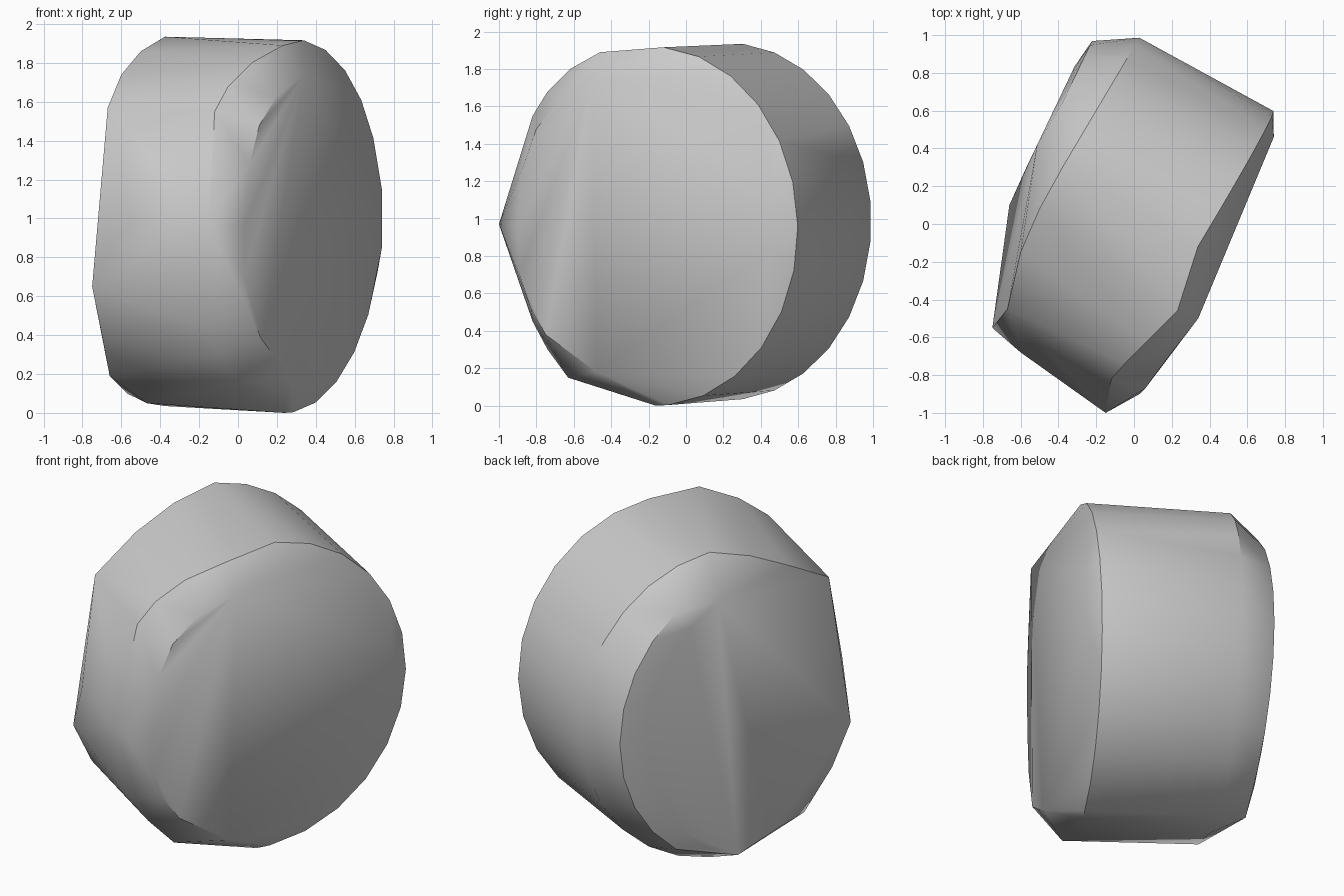
import bpy
import bmesh
import math
from mathutils import Vector

default_cube = bpy.data.objects.get("Cube")
if default_cube:
    bpy.data.objects.remove(default_cube, do_unlink=True)

# The drum axis lies flat and is turned about the vertical
AXIS = Vector((0.9, -0.43, 0))
SIDE = Vector((0.43, 0.9, 0))


def arc(count, start, end, along, centre, radii):
    """Points on an upright elliptic arc; along = (base, cos part, sin part)."""
    points = []
    for i in range(count):
        angle = math.radians(start + (end - start) * i / (count - 1))
        c, s = math.cos(angle), math.sin(angle)
        point = AXIS * (along[0] + along[1] * c + along[2] * s)
        point += SIDE * (centre[0] + radii[0] * c)
        point.z = centre[1] + radii[1] * s
        points.append(point)
    return points


def make_material(name, colour):
    material = bpy.data.materials.new(name)
    material.use_nodes = True
    material.diffuse_color = colour
    material.node_tree.nodes["Principled BSDF"].inputs["Base Color"].default_value = colour
    return material


# Regular rear halves of the rims
right_rim = arc(13, 85, -85, (0.32, 0.09, 0.03), (-0.04, 0.96), (0.9, 0.96))
left_rim = arc(14, 84, -84, (-0.48, 0.08, 0), (0.02, 0.985), (0.89, 0.955))
left_bevel = arc(9, 55, -55, (-0.62, 0, 0), (-0.08, 0.95), (0.86, 0.9))
left_cap = arc(10, 65, -75, (-0.645, 0, 0), (-0.18, 0.93), (0.8, 0.86))

# Worn front corner: outer rim, then the cap edge inside it
right_front_rim = [
    (0.23, -0.46, 1.89), (0.07, -0.62, 1.8), (-0.05, -0.74, 1.68),
    (-0.12, -0.82, 1.55), (-0.14, -0.88, 1.25), (-0.15, -1, 0.97),
    (-0.19, -0.82, 0.45), (-0.1, -0.74, 0.3), (0, -0.63, 0.15),
    (0.24, -0.16, 0),
]
right_cap_edge = [
    (0.34, -0.5, 1.74), (0.2, -0.68, 1.63), (0.11, -0.8, 1.48),
    (0.06, -0.87, 1.28), (0.03, -0.9, 0.95), (0.03, -0.89, 0.7),
    (0.06, -0.83, 0.52), (0.12, -0.75, 0.38), (0.27, -0.48, 0.18),
    (0.74, 0.46, 1.15), (0.74, 0.46, 0.85),
]
left_front_rim = [
    (-0.5, 0.08, 1.86), (-0.6, -0.15, 1.74), (-0.67, -0.45, 1.57),
    (-0.6, -0.68, 0.97), (-0.75, -0.55, 0.65), (-0.7, -0.44, 0.4),
    (-0.66, -0.22, 0.19), (-0.66, 0.1, 0.19), (-0.47, 0.1, 0.05),
]

# Stretch one tight skin over all the rims
bm = bmesh.new()
for ring in (right_rim, left_rim, left_bevel, left_cap,
             right_front_rim, right_cap_edge, left_front_rim):
    for point in ring:
        bm.verts.new(point)
hull = bmesh.ops.convex_hull(bm, input=bm.verts)
spare = [v for v in bm.verts if not v.link_faces]
bmesh.ops.delete(bm, geom=spare, context="VERTS")
bmesh.ops.recalc_face_normals(bm, faces=bm.faces)
mesh = bpy.data.meshes.new("worn_drum")
bm.to_mesh(mesh)
bm.free()

drum = bpy.data.objects.new("worn_drum", mesh)
bpy.context.collection.objects.link(drum)
mesh.materials.append(make_material("plain grey", (0.6, 0.6, 0.6, 1)))

# Soft shading with crisp rims
bpy.context.view_layer.objects.active = drum
drum.select_set(True)
bpy.ops.object.shade_smooth_by_angle(angle=math.radians(35))
